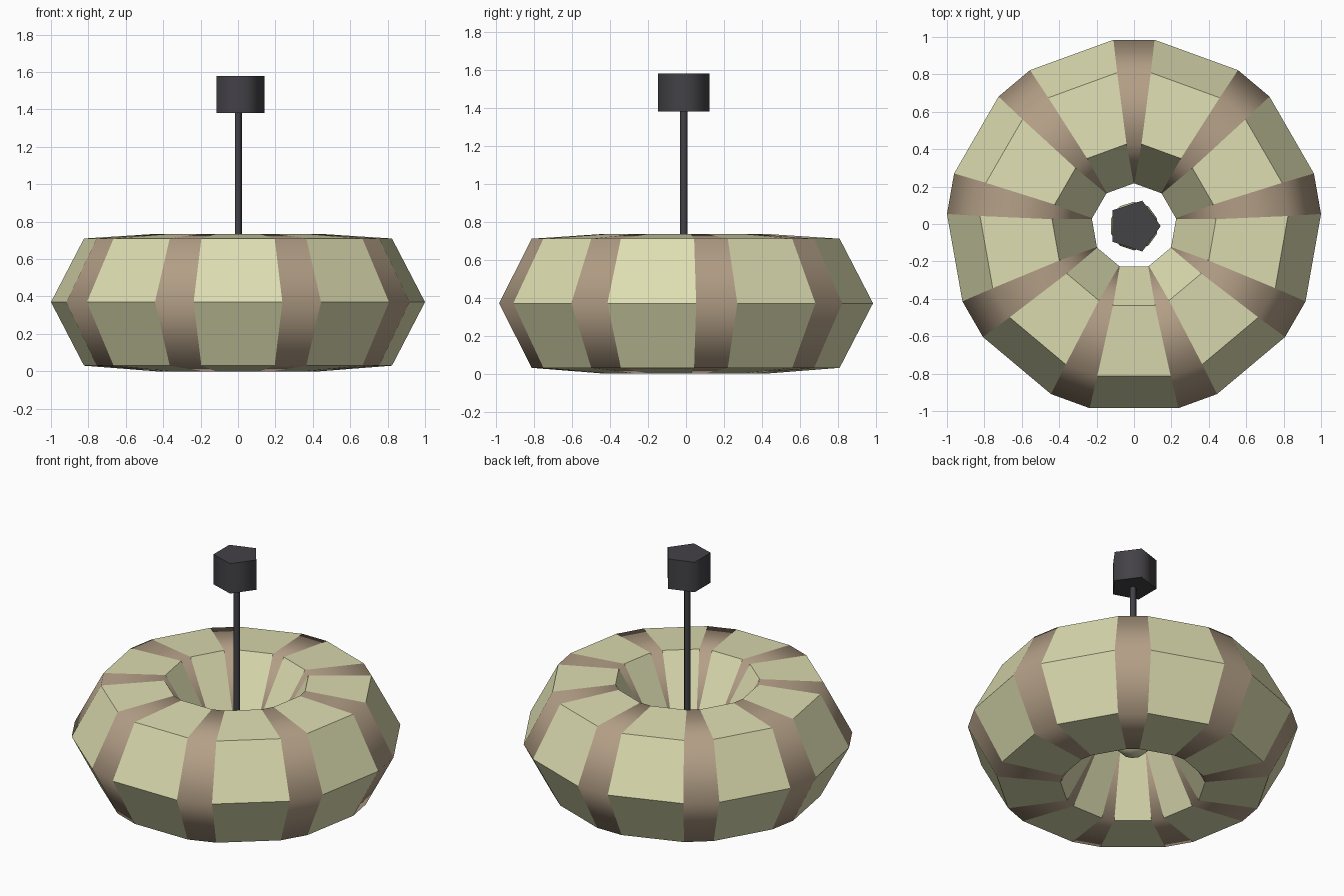
import bpy, bmesh, math

if "Cube" in bpy.data.objects:
    bpy.data.objects.remove(bpy.data.objects["Cube"])

YC = -0.011   # centring offset of the nine-sided shade
N = 9


def material(name, rgb):
    m = bpy.data.materials.new(name)
    m.diffuse_color = (*rgb, 1)
    m.use_nodes = True
    m.node_tree.nodes["Principled BSDF"].inputs["Base Color"].default_value = m.diffuse_color
    return m


cream = material("cream_panel", (0.72, 0.72, 0.44))
tan = material("tan_rib", (0.45, 0.345, 0.24))
dark = material("dark_metal", (0.057, 0.054, 0.062))

# Closed shade profile: radius, height, half width of the rib
PROFILE = [(1.002, 0.37, 0.11), (0.825, 0.71, 0.09), (0.44, 0.735, 0.04),
           (0.228, 0.37, 0.002), (0.44, 0.0, 0.04), (0.825, 0.03, 0.09)]


def shade_part(name, mat, is_rib):
    """Nine strips following the profile: ribs, or the panels between them."""
    bm = bmesh.new()
    for k in range(N):
        mid = math.radians(90) + k * math.tau / N
        left, right = [], []
        for r, z, w in PROFILE:
            a = math.asin(w / r)
            ends = (mid - a, mid + a) if is_rib else (mid + a, mid + math.tau / N - a)
            for row, t in zip((left, right), ends):
                row.append(bm.verts.new((r * math.cos(t), YC + r * math.sin(t), z)))
        for i in range(len(PROFILE)):
            j = (i + 1) % len(PROFILE)
            f = bm.faces.new((left[i], right[i], right[j], left[j]))
            f.smooth = is_rib
    me = bpy.data.meshes.new(name)
    bm.to_mesh(me)
    bm.free()
    me.materials.append(mat)
    ob = bpy.data.objects.new(name, me)
    bpy.context.collection.objects.link(ob)
    return ob


shade_part("shade_panels", cream, False)
shade_part("shade_ribs", tan, True)


def rod(name, sides, radius, z0, z1):
    """Vertical prism with softly shaded sides and a vertex on +x."""
    bpy.ops.mesh.primitive_cylinder_add(vertices=sides, radius=radius, depth=z1 - z0,
                                        location=(0, YC, (z0 + z1) / 2),
                                        rotation=(0, 0, -math.pi / 2))
    ob = bpy.context.object
    ob.name = name
    ob.data.materials.append(dark)
    bpy.ops.object.shade_smooth_by_angle(angle=math.radians(80))


# Hanging stem and ceiling cap
rod("stem", 5, 0.021, 0.42, 1.40)
rod("ceiling_cap", 5, 0.143, 1.38, 1.58)

# Small bulb inside the hole
bpy.ops.mesh.primitive_uv_sphere_add(segments=10, ring_count=6, radius=0.13,
                                     location=(0, YC, 0.34))
bulb = bpy.context.object
bulb.name = "bulb"
bulb.data.materials.append(cream)
bpy.ops.object.shade_smooth()
